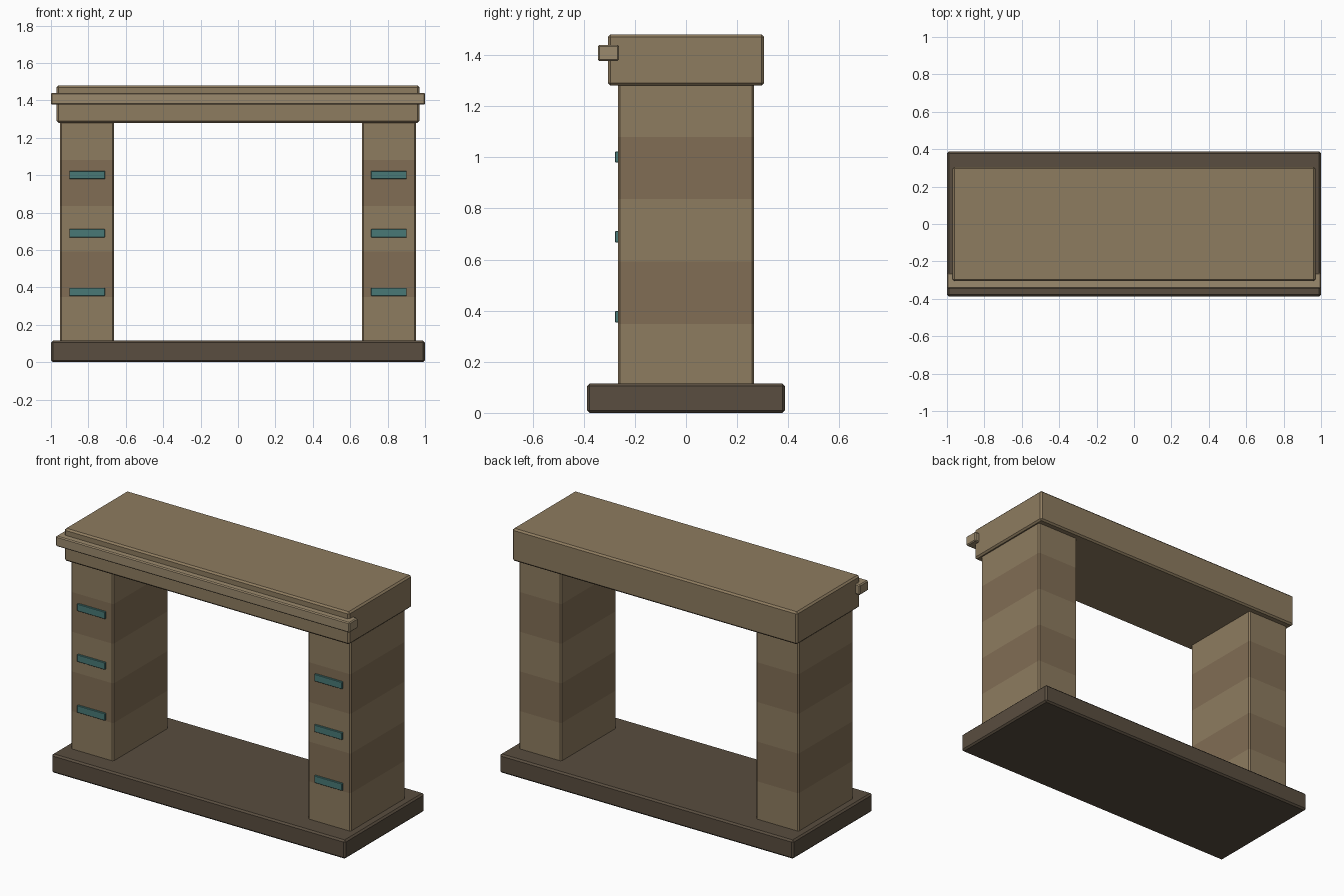
import bpy, bmesh
from mathutils import Vector

if "Cube" in bpy.data.objects:
    bpy.data.objects.remove(bpy.data.objects["Cube"])


def material(name, rgb):
    m = bpy.data.materials.new(name)
    m.diffuse_color = (*rgb, 1)
    m.use_nodes = True
    m.node_tree.nodes["Principled BSDF"].inputs["Base Color"].default_value = m.diffuse_color
    return m


STONE = material("light_stone", (0.27, 0.20, 0.115))
DARK = material("warm_stone", (0.22, 0.155, 0.09))
SLAB = material("dark_slab", (0.10, 0.075, 0.05))
TRIM = material("trim_stone", (0.33, 0.255, 0.155))
TEAL = material("teal_inlay", (0.065, 0.19, 0.18))


def box(name, lo, hi, mats, bevel=0.01, seams=()):
    """Chamfered box; seams cut it into courses with alternating materials."""
    lo, hi = Vector(lo), Vector(hi)
    bm = bmesh.new()
    bmesh.ops.create_cube(bm, size=1)
    for v in bm.verts:
        v.co = (lo + hi) / 2 + v.co * (hi - lo)
    if bevel:
        bmesh.ops.bevel(bm, geom=bm.edges[:], offset=bevel, segments=1,
                        affect='EDGES', profile=0.5)
    for z in seams:
        bmesh.ops.bisect_plane(bm, geom=bm.verts[:] + bm.edges[:] + bm.faces[:],
                               plane_co=(0, 0, z), plane_no=(0, 0, 1))
    for f in bm.faces:
        z = f.calc_center_median().z
        f.material_index = sum(z > s for s in seams) % len(mats)
    bmesh.ops.recalc_face_normals(bm, faces=bm.faces[:])
    me = bpy.data.meshes.new(name)
    bm.to_mesh(me)
    bm.free()
    for m in mats:
        me.materials.append(m)
    ob = bpy.data.objects.new(name, me)
    bpy.context.collection.objects.link(ob)
    return ob


# Hearth slab, lintel and front ledge
box("base_slab", (-1, -0.387, 0), (1, 0.387, 0.115), [SLAB])
box("lintel", (-0.97, -0.306, 1.28), (0.97, 0.306, 1.48), [STONE])
box("front_ledge", (-1, -0.345, 1.377), (1, -0.262, 1.44), [TRIM], 0.006)

# Pillars with stone courses, each carrying three inlays
for side, s in (("left", -1), ("right", 1)):
    cx = s * 0.807
    box(f"{side}_pillar", (cx - 0.145, -0.266, 0.1), (cx + 0.145, 0.266, 1.295),
        [STONE, DARK], 0.008, (0.348, 0.592, 0.836, 1.08))
    for i, z in enumerate((0.376, 0.689, 1.001)):
        box(f"{side}_inlay_{i + 1}", (cx - 0.095, -0.277, z - 0.022),
            (cx + 0.095, -0.255, z + 0.022), [TEAL], 0.002)
